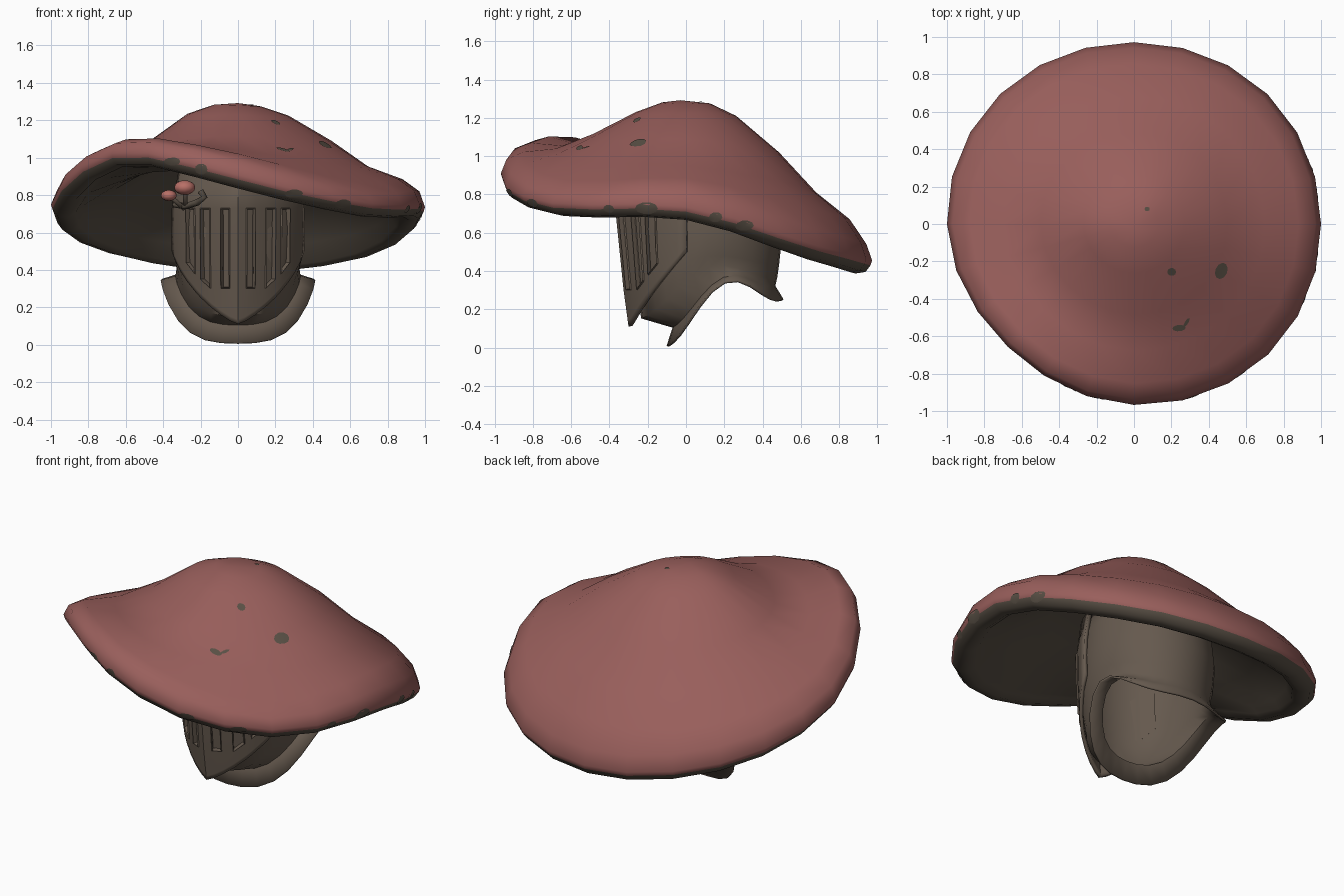
import bpy, bmesh, math
from mathutils import Vector
from mathutils.bvhtree import BVHTree

if "Cube" in bpy.data.objects:
    bpy.data.objects.remove(bpy.data.objects["Cube"])


def material(name, rgb):
    m = bpy.data.materials.new(name)
    m.diffuse_color = (*rgb, 1)
    m.use_nodes = True
    m.node_tree.nodes["Principled BSDF"].inputs["Base Color"].default_value = m.diffuse_color
    return m


RED = material("dusty red", (0.318, 0.114, 0.106))
GILL = material("dark brown", (0.1, 0.08, 0.06))
METAL = material("brown metal", (0.13, 0.1, 0.076))
PINK = material("light red", (0.48, 0.16, 0.135))


def finish(name, bm, mats, angle=40, thick=0):
    me = bpy.data.meshes.new(name)
    bm.to_mesh(me)
    bm.free()
    for m in mats:
        me.materials.append(m)
    me.shade_smooth()
    me.set_sharp_from_angle(angle=math.radians(angle))
    ob = bpy.data.objects.new(name, me)
    bpy.context.collection.objects.link(ob)
    if thick:
        mod = ob.modifiers.new("thickness", "SOLIDIFY")
        mod.thickness = thick
    return ob


def bridge(bm, a, b, closed=True, mat=0):
    n = len(a)
    out = []
    for i in range(n if closed else n - 1):
        j = (i + 1) % n
        f = bm.faces.new((a[i], a[j], b[j], b[i]))
        f.material_index = mat
        out.append(f)
    return out


def around(vals, t):
    """Smooth periodic interpolation of eight directional values."""
    n = len(vals)
    i = math.floor(t)
    f = t - i
    p0, p1, p2, p3 = (vals[(i + k) % n] for k in (-1, 0, 1, 2))
    return p1 + 0.5 * f * (p2 - p0 + f * (2 * p0 - 5 * p1 + 4 * p2 - p3
                                          + f * (3 * (p1 - p2) + p3 - p0)))


# Mushroom cap: heights at eight directions (from +x, anticlockwise) per radius
SEG = 24
REACH = [1.0, 1.01, 1.0, 1.012, 1.0, 0.955, 0.995, 1.015]
TOP = {
    0.13: [1.272, 1.278, 1.275, 1.278, 1.283, 1.283, 1.28, 1.275],
    0.27: [1.225, 1.22, 1.21, 1.21, 1.235, 1.225, 1.23, 1.22],
    0.50: [1.09, 1.05, 1.02, 1.02, 1.07, 1.09, 1.115, 1.085],
    0.70: [0.95, 0.87, 0.81, 0.86, 0.955, 1.05, 1.035, 0.97],
    0.88: [0.885, 0.735, 0.67, 0.735, 0.885, 1.09, 1.01, 0.87],
    0.97: [0.82, 0.62, 0.54, 0.64, 0.82, 1.065, 0.965, 0.81],
    1.00: [0.735, 0.53, 0.455, 0.55, 0.75, 1.01, 0.89, 0.755],
}
RIM = TOP[1.00]


def cap_height(vals, a, r):
    # extra lift of the rim at the front left
    lift = max(0, math.cos(2.5 * (a - math.radians(250)))) if 3.8 < a < 5 else 0
    return around(vals, 8 * a / math.tau) + 0.03 * lift * r ** 4


rings = [(r, z, 0) for r, z in TOP.items()]
rings += [(0.992, [z - 0.025 for z in RIM], 0), (0.965, [z - 0.06 for z in RIM], 1),
          (0.91, [z - 0.068 for z in RIM], 1), (0.87, [z - 0.045 for z in RIM], 1)]
rings += [(r - d / 4, [z - d for z in TOP[r]], 1)
          for r, d in ((0.88, 0.15), (0.70, 0.13), (0.50, 0.13), (0.27, 0.15))]

bm = bmesh.new()
prev = None
for r, heights, mat in rings:
    ring = []
    for i in range(SEG):
        a = math.tau * i / SEG
        s = r * (1 + (around(REACH, 8 * i / SEG) - 1) * r)
        ring.append(bm.verts.new((s * math.cos(a), 0.972 * s * math.sin(a),
                                  cap_height(heights, a, r))))
    if prev:
        bridge(bm, prev, ring, mat=mat)
    else:
        peak = bm.verts.new((0, -0.03, 1.292))
        for i in range(SEG):
            bm.faces.new((peak, ring[i], ring[(i + 1) % SEG]))
    prev = ring
bm.faces.new(prev).material_index = 1
bmesh.ops.recalc_face_normals(bm, faces=bm.faces)
cap_tree = BVHTree.FromBMesh(bm)
finish("mushroom_cap", bm, [RED, GILL], 60)


# Dark worn patches projected onto the cap along a direction
def patch(name, centre, side, up, rx, ry):
    side, up, centre = Vector(side), Vector(up), Vector(centre)
    ray = -side.cross(up)
    bm = bmesh.new()
    verts = []
    for i in range(11):
        a = math.tau * i / 10
        k = 0 if i == 10 else 1
        hit, normal, _, _ = cap_tree.ray_cast(
            centre + k * (side * rx * math.cos(a) + up * ry * math.sin(a)), ray)
        verts.append(bm.verts.new(hit + normal * 0.004))
    for i in range(10):
        bm.faces.new((verts[10], verts[i], verts[(i + 1) % 10]))
    finish(name, bm, [GILL])


def spot(name, x, y, rx, ry, turn=0):
    c, s = math.cos(turn), math.sin(turn)
    patch(name, (x, y, 3), (c, s, 0), (-s, c, 0), rx, ry)


spot("cap_spot_large", 0.465, -0.25, 0.032, 0.045, -0.4)
spot("cap_spot_middle", 0.2, -0.255, 0.024, 0.021)
spot("cap_spot_front", 0.24, -0.555, 0.036, 0.017, 0.1)
spot("cap_spot_front_tail", 0.28, -0.525, 0.027, 0.009, 1.0)
spot("cap_spot_small", 0.07, 0.08, 0.014, 0.012)
for n, (deg, wide, high) in enumerate([(-12, 0.06, 0.03), (9, 0.035, 0.025), (18, 0.05, 0.025),
                                       (-24, 0.03, 0.02), (-55, 0.05, 0.022), (288, 0.05, 0.022),
                                       (258, 0.035, 0.028), (248, 0.05, 0.02)]):
    a = math.radians(deg % 360)
    c, s = math.cos(a), math.sin(a)
    patch(f"rim_patch_{n}", (2 * c, 2 * s, cap_height(RIM, a, 1) - 0.022),
          (-s, c, 0), (0, 0, 1), wide, high)

# Helmet shell: tilted rings (front y, front z, back y, back z, half width, side z)
SHELL = [
    (-0.24, 0.93, 0.44, 0.90, 0.29, 0.93),
    (-0.26, 0.78, 0.475, 0.74, 0.33, 0.78),
    (-0.27, 0.62, 0.49, 0.58, 0.345, 0.62),
    (-0.25, 0.35, 0.475, 0.44, 0.335, 0.48),
    (-0.225, 0.16, 0.465, 0.37, 0.315, 0.42),
    (-0.06, 0.11, 0.455, 0.32, 0.325, 0.36),
    (-0.09, 0.005, 0.50, 0.245, 0.41, 0.335),
]
bm = bmesh.new()
prev = None
for yf, zf, yb, zb, w, zs in SHELL:
    ring = []
    for i in range(28):
        t = math.tau * i / 28
        k = (1 - math.cos(t)) / 2
        z = zf + (zb - zf) * k + (zs - (zf + zb) / 2) * math.sin(t) ** 4
        ring.append(bm.verts.new((w * math.sin(t), yf + (yb - yf) * k, z)))
    if prev:
        bridge(bm, ring, prev)
    prev = ring
finish("helmet_shell", bm, [METAL], 50, -0.012)

# Pointed visor with recessed slits
half = [0, 0.09, 0.20, 0.32, 0.45, 0.52, 0.66, 0.78, 0.9, 1.0]
SLITS = [(0.09, 0.20), (0.32, 0.45), (0.52, 0.66)]
cols = [-u for u in half[:0:-1]] + half


def visor_point(u, z):
    a = abs(u)
    s = 1 - max(0, 0.62 - z) * 0.37
    x = 0.36 * (0.6 * math.sin(a * math.pi / 2) + 0.4 * a)
    y = -0.37 * (0.5 * math.cos(a * math.pi / 2) + 0.5 * (1 - a)) * s
    taper = min(1, 0.7 + 0.3 * s) - max(0, z - 0.7) * 0.5
    return (math.copysign(x, u) * taper, y, z)


bm = bmesh.new()
rows = []
for k in range(5):
    row = []
    for u in cols:
        low = 0.11 + 0.39 * abs(u) ** 1.3
        z = (low, low + 0.025, min(0.62, max(0.30, low + 0.10)), 0.73, 0.92)[k]
        row.append(bm.verts.new(visor_point(u, z)))
    rows.append(row)
slit_faces = []
for k in range(4):
    for i, f in enumerate(bridge(bm, rows[k], rows[k + 1], closed=False)):
        if k == 2 and tuple(sorted((abs(cols[i]), abs(cols[i + 1])))) in SLITS:
            slit_faces.append(f)
bm.normal_update()
if slit_faces[0].normal.y > 0:
    bmesh.ops.reverse_faces(bm, faces=bm.faces)
    bm.normal_update()
# raised frame, then the recess
bmesh.ops.inset_individual(bm, faces=slit_faces, thickness=0.006, depth=0.008)
bmesh.ops.inset_individual(bm, faces=slit_faces, thickness=0.002, depth=-0.03)
finish("visor", bm, [METAL], 25, 0.02)


# Small mushrooms growing at the brow
def tube(name, pts, radius, mat):
    cu = bpy.data.curves.new(name, "CURVE")
    cu.dimensions = "3D"
    cu.bevel_depth = radius
    cu.bevel_resolution = 1
    cu.use_fill_caps = True
    sp = cu.splines.new("POLY")
    sp.points.add(len(pts) - 1)
    for p, co in zip(sp.points, pts):
        p.co = (*co, 1)
    cu.materials.append(mat)
    bpy.context.collection.objects.link(bpy.data.objects.new(name, cu))


def small_mushroom(name, x, y, z, r, root):
    bm = bmesh.new()
    bmesh.ops.create_uvsphere(bm, u_segments=12, v_segments=8, radius=r)
    for v in bm.verts:
        v.co = Vector((x, y, z)) + Vector((v.co.x, v.co.y, v.co.z * 0.7))
    finish(name + "_cap", bm, [PINK], 60)
    tube(name + "_stem", [(x, y, z), ((x + root[0]) / 2, y, (z + root[2]) / 2), root], 0.014, METAL)


small_mushroom("large_sprout", -0.285, -0.31, 0.84, 0.056, (-0.28, -0.2, 0.74))
small_mushroom("small_sprout", -0.37, -0.27, 0.798, 0.042, (-0.29, -0.18, 0.73))
tube("curled_root", [(-0.34, -0.18, 0.75), (-0.28, -0.22, 0.74), (-0.22, -0.28, 0.76),
                     (-0.18, -0.31, 0.79), (-0.2, -0.3, 0.82)], 0.018, GILL)
